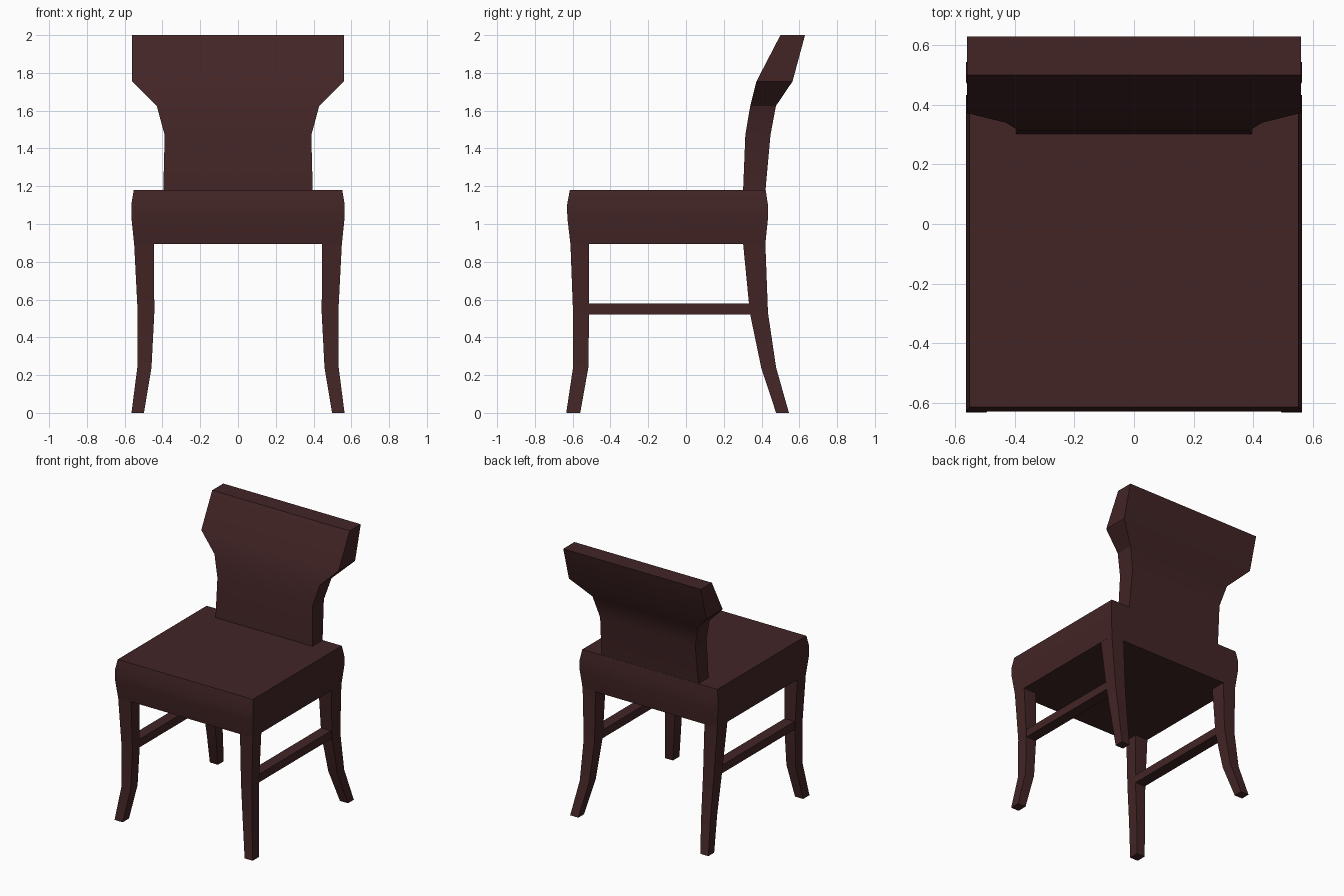
import bpy, bmesh, math

if "Cube" in bpy.data.objects:
    bpy.data.objects.remove(bpy.data.objects["Cube"])

wood = bpy.data.materials.new("dark_wood")
wood.diffuse_color = (0.055, 0.018, 0.019, 1)
wood.use_nodes = True
wood.node_tree.nodes["Principled BSDF"].inputs["Base Color"].default_value = wood.diffuse_color


def loft(name, rings, mirrored=False):
    """Stack rectangular sections (z, x0, x1, y0, y1) into a closed solid."""
    bm = bmesh.new()
    loops = [[bm.verts.new(p) for p in ((x0, y0, z), (x1, y0, z), (x1, y1, z), (x0, y1, z))]
             for z, x0, x1, y0, y1 in rings]
    for a, b in zip(loops, loops[1:]):
        for i in range(4):
            j = (i + 1) % 4
            bm.faces.new((a[i], a[j], b[j], b[i]))
    bm.faces.new(loops[0][::-1])
    bm.faces.new(loops[-1])
    bmesh.ops.recalc_face_normals(bm, faces=bm.faces[:])
    mesh = bpy.data.meshes.new(name)
    bm.to_mesh(mesh)
    bm.free()
    mesh.materials.append(wood)
    obj = bpy.data.objects.new(name, mesh)
    bpy.context.collection.objects.link(obj)
    bpy.ops.object.select_all(action='DESELECT')
    obj.select_set(True)
    bpy.context.view_layer.objects.active = obj
    bpy.ops.object.shade_smooth_by_angle(angle=math.radians(28))
    if mirrored:
        obj.modifiers.new("Mirror", 'MIRROR')
    return obj


# Thick seat with softly bulging sides
loft("seat", [(z, -w, w, y0, y1) for z, w, y0, y1 in (
    (0.895, 0.55, -0.612, 0.42), (1.03, 0.564, -0.628, 0.434),
    (1.10, 0.565, -0.63, 0.434), (1.18, 0.552, -0.615, 0.422))])

# Flared backrest leaning to the rear
loft("backrest", [(z, -w, w, y0, y1) for z, w, y0, y1 in (
    (1.17, 0.396, 0.302, 0.42), (1.47, 0.388, 0.314, 0.447),
    (1.625, 0.43, 0.34, 0.476), (1.755, 0.561, 0.373, 0.564),
    (2.0, 0.561, 0.50, 0.63))])

# Curved legs: shared side sweep, separate front and back sweeps
leg_x = ((0.0, 0.498, 0.564), (0.24, 0.458, 0.533), (0.53, 0.443, 0.531), (0.9, 0.445, 0.55))
front_y = ((-0.634, -0.56), (-0.598, -0.517), (-0.598, -0.513), (-0.612, -0.513))
back_y = ((0.477, 0.545), (0.398, 0.477), (0.338, 0.434), (0.302, 0.42))
for name, sweep in (("front_legs", front_y), ("back_legs", back_y)):
    loft(name, [x + y for x, y in zip(leg_x, sweep)], mirrored=True)

# Side stretchers between front and back legs
loft("side_stretchers", [(0.52, 0.446, 0.527, -0.53, 0.36),
                         (0.58, 0.446, 0.527, -0.53, 0.35)], mirrored=True)
